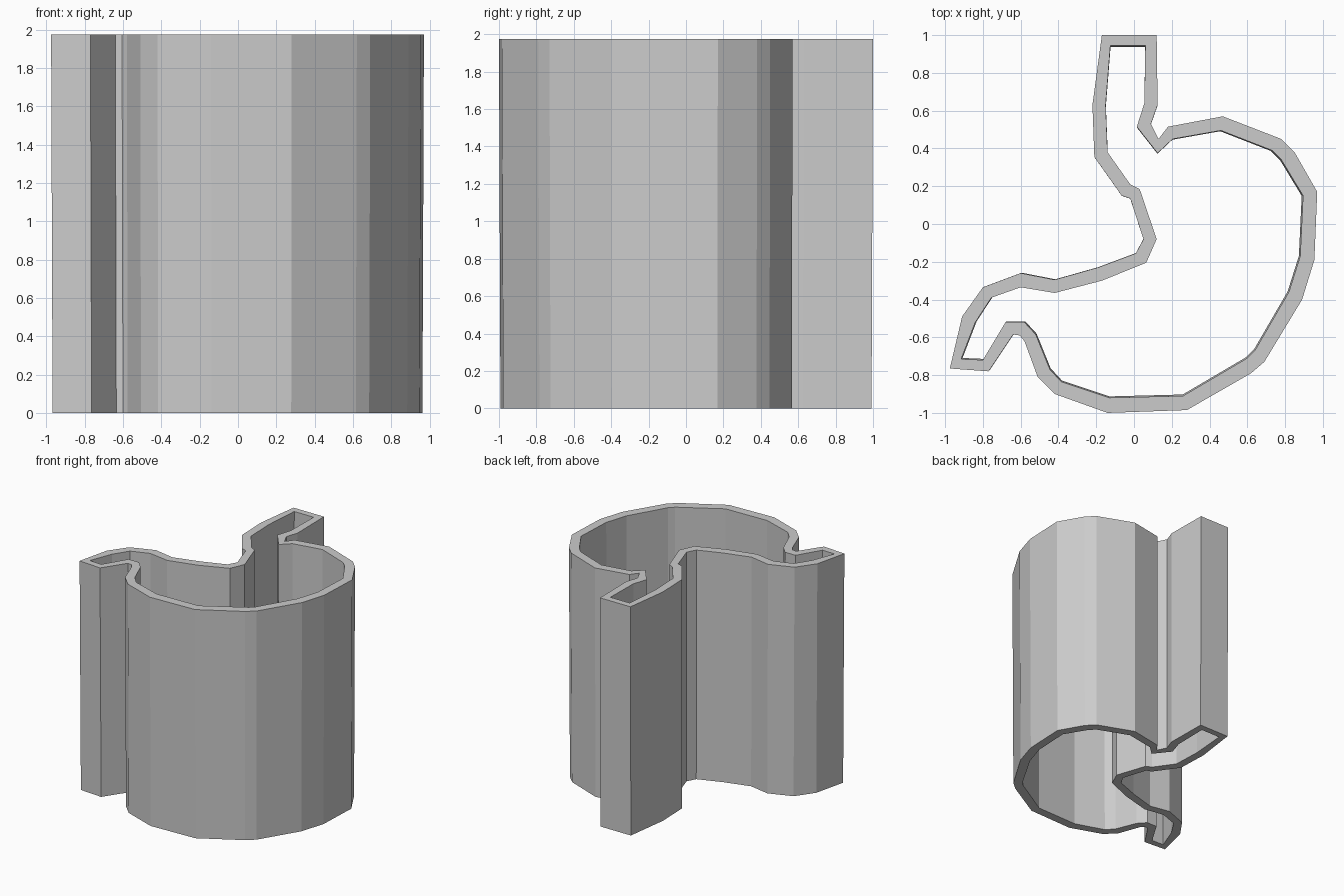
import bpy, bmesh

HEIGHT = 1.975
BASE_SCALE = 0.992   # very slight draft toward the bottom

# Matching outer and inner outlines, clockwise from the top of the neck
outer = [
    (-.17, 1), (.12, 1), (.125, .63), (.09, .53), (.13, .45), (.18, .515),
    (.47, .57), (.78, .45), (.85, .38), (.97, .17), (.955, -.19), (.89, -.40),
    (.69, -.73), (.62, -.79), (.28, -.985), (-.14, -1), (-.42, -.90),
    (-.51, -.81), (-.58, -.62), (-.605, -.59), (-.64, -.585), (-.77, -.78),
    (-.975, -.765), (-.91, -.49), (-.80, -.335), (-.60, -.26), (-.42, -.295),
    (-.19, -.23), (.01, -.155), (.05, -.08), (-.02, .135), (-.065, .15),
    (-.21, .355), (-.22, .63)]
inner = [
    (-.125, .945), (.06, .945), (.055, .64), (.015, .515), (.125, .375), (.205, .45),
    (.46, .495), (.73, .39), (.78, .34), (.895, .15), (.88, -.17), (.82, -.36),
    (.64, -.67), (.60, -.71), (.26, -.91), (-.13, -.92), (-.385, -.835),
    (-.445, -.77), (-.52, -.585), (-.58, -.52), (-.68, -.52), (-.80, -.72),
    (-.915, -.715), (-.84, -.52), (-.755, -.39), (-.60, -.335), (-.42, -.365),
    (-.17, -.30), (.065, -.205), (.12, -.08), (.03, .185), (-.02, .21),
    (-.14, .38), (-.15, .63)]


def ring(bm, points, z, scale):
    return [bm.verts.new((x * scale, y * scale, z)) for x, y in points]


def bridge(bm, a, b):
    n = len(a)
    for i in range(n):
        j = (i + 1) % n
        bm.faces.new((a[i], a[j], b[j], b[i]))


# Hollow wall: outer side, top rim, inner side, bottom rim
bm = bmesh.new()
loops = [ring(bm, outer, 0, BASE_SCALE), ring(bm, outer, HEIGHT, 1),
         ring(bm, inner, HEIGHT, 1), ring(bm, inner, 0, BASE_SCALE)]
for k in range(4):
    bridge(bm, loops[k], loops[(k + 1) % 4])
bmesh.ops.recalc_face_normals(bm, faces=bm.faces)

mesh = bpy.data.meshes.new("cutter_wall")
bm.to_mesh(mesh)
bm.free()
bpy.context.collection.objects.link(bpy.data.objects.new("cutter_wall", mesh))
